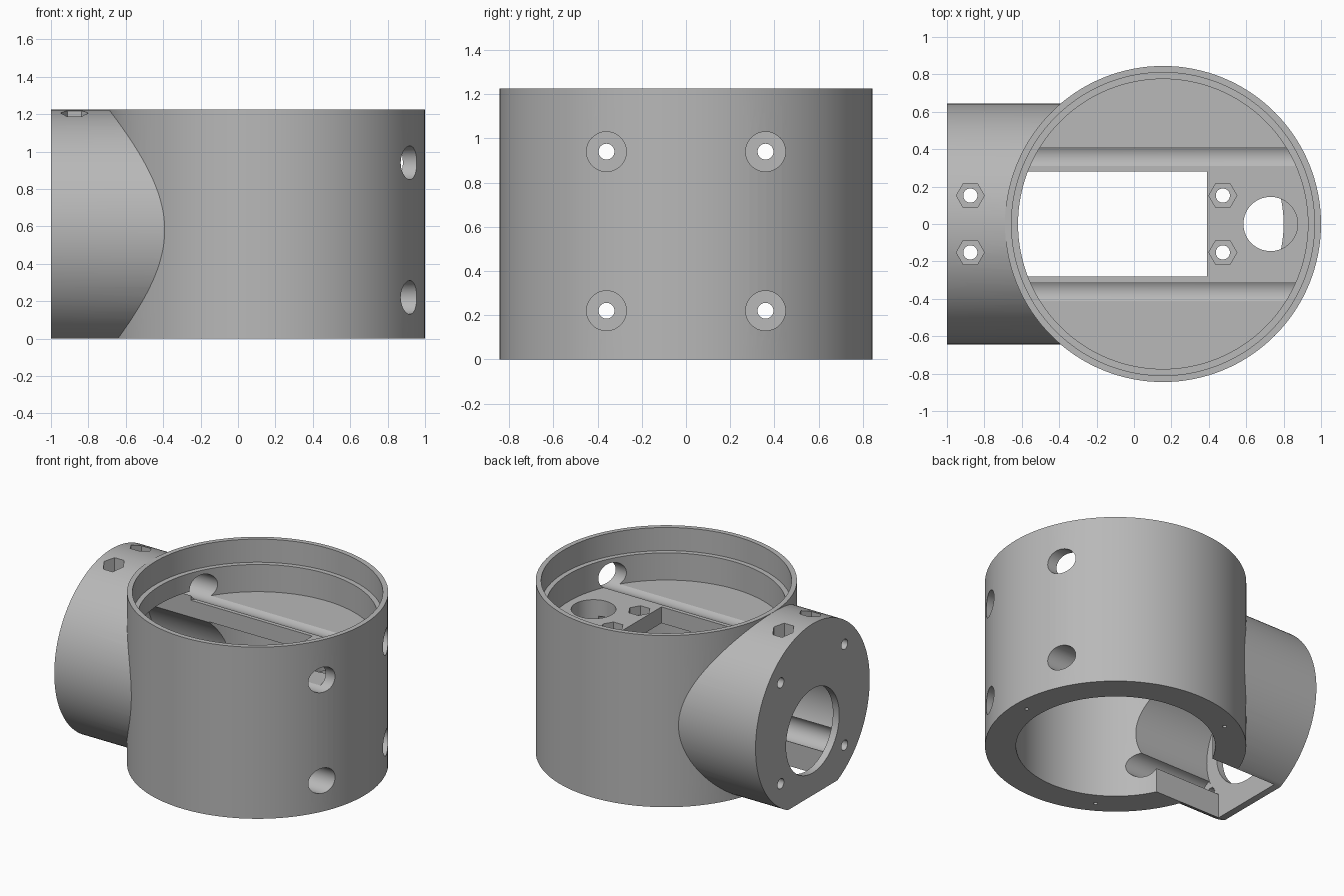
import bpy, bmesh, math
from mathutils import Matrix, Vector

cube = bpy.data.objects.get("Cube")
if cube:
    bpy.data.objects.remove(cube, do_unlink=True)

CX = 0.155           # axis of the upright drum
TOP = 1.225          # drum height
PIPE_Z = 0.58        # axis of the side pipe
FLOOR = 0.866        # inner floor level
INNER = -0.95        # inner face of the pipe end wall

grey = bpy.data.materials.new("plain_grey")
grey.use_nodes = True
grey.diffuse_color = (0.48, 0.48, 0.48, 1)
grey.node_tree.nodes["Principled BSDF"].inputs["Base Color"].default_value = (0.48, 0.48, 0.48, 1)


def finish(name, bm):
    mesh = bpy.data.meshes.new(name)
    bm.to_mesh(mesh)
    bm.free()
    mesh.materials.append(grey)
    obj = bpy.data.objects.new(name, mesh)
    bpy.context.collection.objects.link(obj)
    return obj


def rod(name, start, end, radius, sides=128):
    """Cylinder running between two points."""
    a, b = Vector(start), Vector(end)
    turn = Vector((0, 0, 1)).rotation_difference(b - a).to_matrix().to_4x4()
    bm = bmesh.new()
    bmesh.ops.create_cone(bm, cap_ends=True, segments=sides, radius1=radius, radius2=radius,
                          depth=(b - a).length, matrix=Matrix.Translation((a + b) / 2) @ turn)
    return finish(name, bm)


def upright(name, x, y, z0, z1, radius, sides=128):
    return rod(name, (x, y, z0), (x, y, z1), radius, sides)


def along(name, y, z, x0, x1, radius, sides=128):
    return rod(name, (x0, y, z), (x1, y, z), radius, sides)


def box(name, low, high):
    low, high = Vector(low), Vector(high)
    bm = bmesh.new()
    bmesh.ops.create_cube(bm, size=1, matrix=Matrix.Translation((low + high) / 2)
                          @ Matrix.Diagonal((*(high - low), 1)))
    return finish(name, bm)


def combine(target, tool, operation):
    """Apply one boolean and discard the tool."""
    mod = target.modifiers.new("cut", "BOOLEAN")
    mod.operation, mod.solver, mod.object = operation, "EXACT", tool
    bpy.context.view_layer.update()
    graph = bpy.context.evaluated_depsgraph_get()
    result = bpy.data.meshes.new_from_object(target.evaluated_get(graph))
    target.modifiers.clear()
    target.data = result
    bpy.data.objects.remove(tool, do_unlink=True)


# Drum and side pipe, trimmed flat underneath
housing = upright("housing", CX, 0, -0.1, TOP, 0.845)
combine(housing, along("side_pipe", 0, PIPE_Z, -1, 0.1, 0.644), "UNION")

cutters = [
    box("flat_base", (-2, -2, -1), (2, 2, 0)),
    # Drum bores above and below the floor
    upright("lower_bore", CX, 0, -0.2, 0.75, 0.645),
    upright("upper_bore", CX, 0, FLOOR, 1.4, 0.775),
    upright("lid_seat", CX, 0, 1.06, 1.4, 0.81),
    # Pipe bore, round window in its end wall and long slot
    along("pipe_bore", 0, 0.46, INNER, -0.1, 0.4),
    along("end_window", 0, 0.46, -1.1, -0.9, 0.3),
    box("slot", (INNER + 0.001, -0.28, -0.2), (0.39, 0.28, 0.93)),
    # Cable hole in the floor
    upright("cable_hole", 0.73, 0, 0.6, 1, 0.145, 64),
]

for y in (-0.36, 0.36):
    for z in (0.22, 0.94):
        # Long screw channels, with small holes through the end wall
        cutters.append(along("channel", y, z, INNER + 0.002, 1.2, 0.09, 48))
        cutters.append(along("screw_hole", y, z, -1.1, -0.8, 0.036, 32))

for y in (-0.152, 0.152):
    # Nut pockets on the floor and on top of the pipe
    for x, low, high in ((0.475, 0.8, 1), (-0.875, 1.12, 1.4)):
        cutters.append(upright("nut_pocket", x, y, low, high, 0.075, 6))
        cutters.append(upright("bolt_hole", x, y, 0.6, 1.3 if x < 0 else 1, 0.038, 32))

# Pilot holes under the drum rim
for k in range(3):
    a = math.tau * k / 3
    cutters.append(upright("pilot_hole", CX + 0.75 * math.cos(a), 0.75 * math.sin(a), -0.1, 0.12, 0.013, 16))

# Turn the hexagons so a corner points along x
for c in cutters:
    if len(c.data.polygons) == 8:
        mid = sum((v.co for v in c.data.vertices), Vector()) / len(c.data.vertices)
        c.data.transform(Matrix.Translation(mid) @ Matrix.Rotation(math.pi / 6, 4, "Z") @ Matrix.Translation(-mid))

for c in cutters:
    combine(housing, c, "DIFFERENCE")

housing.data.materials.clear()
housing.data.materials.append(grey)
bpy.ops.object.select_all(action="DESELECT")
housing.select_set(True)
bpy.context.view_layer.objects.active = housing
bpy.ops.object.shade_smooth_by_angle(angle=math.radians(30))
